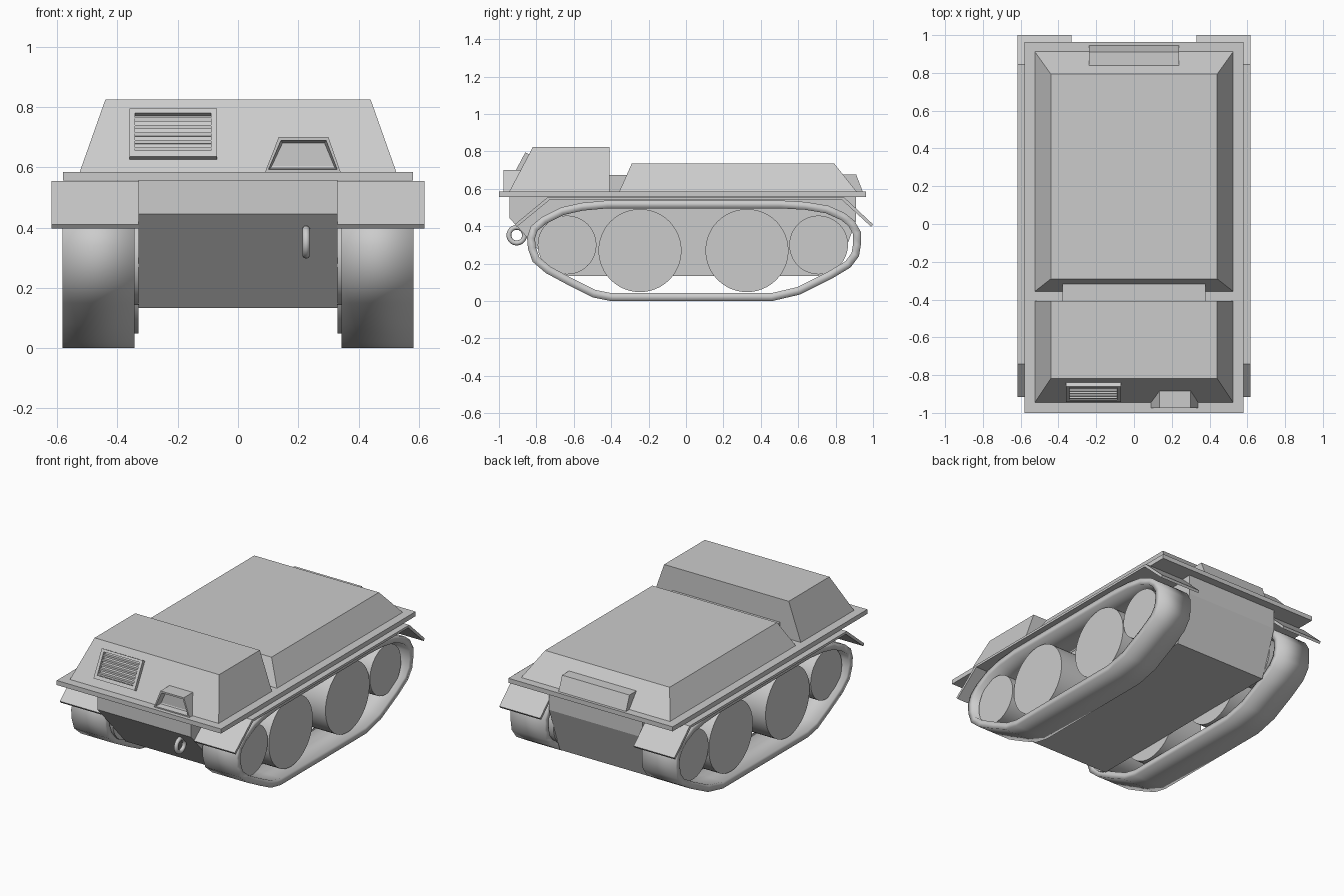
import bpy, bmesh, math
from mathutils import Matrix, Vector

if "Cube" in bpy.data.objects:
    bpy.data.objects.remove(bpy.data.objects["Cube"])


def finish(name, bm, mirror=False):
    bmesh.ops.recalc_face_normals(bm, faces=bm.faces)
    me = bpy.data.meshes.new(name)
    bm.to_mesh(me)
    bm.free()
    ob = bpy.data.objects.new(name, me)
    bpy.context.collection.objects.link(ob)
    if mirror:
        ob.modifiers.new("mirror", 'MIRROR').use_mirror_merge = False
    return ob


def prism(name, profile, x0, x1, mirror=False):
    """Extrude a (y, z) profile along x."""
    bm = bmesh.new()
    a = [bm.verts.new((x0, y, z)) for y, z in profile]
    b = [bm.verts.new((x1, y, z)) for y, z in profile]
    bm.faces.new(a)
    bm.faces.new(b)
    for i in range(len(a)):
        j = (i + 1) % len(a)
        bm.faces.new((a[i], a[j], b[j], b[i]))
    return finish(name, bm, mirror)


def frustum_bm(lo, hi):
    """Each end is x0, x1, y0, y1, z."""
    bm = bmesh.new()
    rings = []
    for x0, x1, y0, y1, z in (lo, hi):
        rings.append([bm.verts.new(p) for p in
                      ((x0, y0, z), (x1, y0, z), (x1, y1, z), (x0, y1, z))])
    a, b = rings
    bm.faces.new(a)
    bm.faces.new(b)
    for i in range(4):
        j = (i + 1) % 4
        bm.faces.new((a[i], a[j], b[j], b[i]))
    bmesh.ops.recalc_face_normals(bm, faces=bm.faces)
    return bm


def frustum(name, lo, hi):
    return finish(name, frustum_bm(lo, hi))


def box(name, x0, x1, y0, y1, z0, z1):
    return frustum(name, (x0, x1, y0, y1, z0), (x0, x1, y0, y1, z1))


# Hull and deck
prism("hull", [(-0.945, 0.56), (-0.945, 0.445), (-0.66, 0.133), (0.80, 0.133),
               (0.91, 0.43), (0.91, 0.56)], -0.33, 0.33)
box("deck", -0.58, 0.58, -1.0, 0.963, 0.556, 0.585)

# Upper bodies
frustum("front_cab", (-0.525, 0.525, -0.945, -0.408, 0.585),
        (-0.44, 0.44, -0.818, -0.408, 0.825))
frustum("rear_body", (-0.525, 0.525, -0.357, 0.912, 0.585),
        (-0.44, 0.44, -0.29, 0.793, 0.735))
box("coupling", -0.378, 0.378, -0.41, -0.31, 0.585, 0.675)
prism("rear_box", [(0.83, 0.585), (0.83, 0.676), (0.91, 0.676), (0.945, 0.585)],
      -0.238, 0.238)

# Fenders with sloping flaps
prism("fenders", [(-0.905, 0.397), (-0.915, 0.41), (-0.74, 0.555), (0.845, 0.555),
                  (1.0, 0.41), (0.99, 0.397), (0.835, 0.54), (-0.73, 0.54)],
      0.33, 0.618, mirror=True)

# Tracks: a closed band made from the outer outline and its inward offset
outline = [(-0.40, 0), (0.46, 0), (0.61, 0.035), (0.78, 0.12), (0.88, 0.18),
           (0.925, 0.24), (0.935, 0.30), (0.935, 0.37), (0.90, 0.43), (0.85, 0.47),
           (0.76, 0.51), (0.64, 0.53), (0.50, 0.538), (-0.42, 0.538), (-0.56, 0.525),
           (-0.67, 0.50), (-0.77, 0.45), (-0.83, 0.40), (-0.85, 0.34), (-0.845, 0.28),
           (-0.82, 0.21), (-0.75, 0.15), (-0.62, 0.08), (-0.50, 0.02)]
pts = [Vector(p) for p in outline]
n = len(pts)
inner = []
for i, p in enumerate(pts):
    d0 = (p - pts[i - 1]).normalized()
    d1 = (pts[(i + 1) % n] - p).normalized()
    t = (d0 + d1).normalized()
    inner.append(p + Vector((-t.y, t.x)) * 0.042 / max(0.5, t.dot(d0)))
bm = bmesh.new()
loops = [[bm.verts.new((x, p.x, p.y)) for p in ring]
         for x, ring in ((0.343, pts), (0.583, pts), (0.583, inner), (0.343, inner))]
for k in range(4):
    a, b = loops[k], loops[(k + 1) % 4]
    for i in range(n):
        j = (i + 1) % n
        bm.faces.new((a[i], a[j], b[j], b[i]))
for f in bm.faces:
    f.smooth = True
finish("tracks", bm, mirror=True)

# Wheels
for name, y, z, r in (("front_wheels", -0.636, 0.30, 0.157),
                      ("mid_front_wheels", -0.246, 0.27, 0.222),
                      ("mid_rear_wheels", 0.326, 0.27, 0.222),
                      ("rear_wheels", 0.709, 0.30, 0.157)):
    bm = bmesh.new()
    bmesh.ops.create_cone(bm, cap_ends=True, segments=48, radius1=r, radius2=r,
                          depth=0.215,
                          matrix=Matrix.Translation((0.4375, y, z))
                          @ Matrix.Rotation(math.pi / 2, 4, 'Y'))
    for f in bm.faces:
        f.smooth = len(f.verts) == 4
    finish(name, bm, mirror=True)

# Driver's window box with recessed front
bm = frustum_bm((0.09, 0.34, -0.975, -0.82, 0.585), (0.135, 0.30, -0.975, -0.82, 0.70))
front = [min(bm.faces, key=lambda f: f.calc_center_median().y)]
bmesh.ops.inset_region(bm, faces=front, thickness=0.013, depth=0)
bmesh.ops.inset_region(bm, faces=front, thickness=0.01, depth=-0.04)
finish("window_box", bm)

# Grille lying on the sloping cab front
tilt = Matrix.Translation((-0.215, -0.882, 0.705)) @ Matrix.Rotation(-0.487, 4, 'X')


def grille_bar(name, x0, x1, y0, z0, z1, twist=0):
    ob = box(name, x0, x1, y0, 0.004, z0, z1)
    zc = (z0 + z1) / 2
    spin = (Matrix.Translation((0, 0, zc)) @ Matrix.Rotation(twist, 4, 'X')
            @ Matrix.Translation((0, 0, -zc)))
    ob.data.transform(tilt @ spin)


grille_bar("grille_bottom", -0.145, 0.145, -0.022, -0.09, -0.067)
grille_bar("grille_top", -0.145, 0.145, -0.022, 0.074, 0.09)
grille_bar("grille_left", -0.145, -0.126, -0.022, -0.067, 0.074)
grille_bar("grille_right", 0.126, 0.145, -0.022, -0.067, 0.074)
for i in range(5):
    z = -0.053 + i * 0.028
    grille_bar(f"grille_slat_{i + 1}", -0.126, 0.126, -0.018, z - 0.006, z + 0.006, 0.4)

# Tow ring
bpy.ops.mesh.primitive_torus_add(major_radius=0.042, minor_radius=0.013,
                                 major_segments=24, minor_segments=10,
                                 location=(0.226, -0.905, 0.352),
                                 rotation=(0, math.pi / 2, 0))
bpy.context.object.name = "tow_ring"
bpy.ops.object.shade_smooth()
